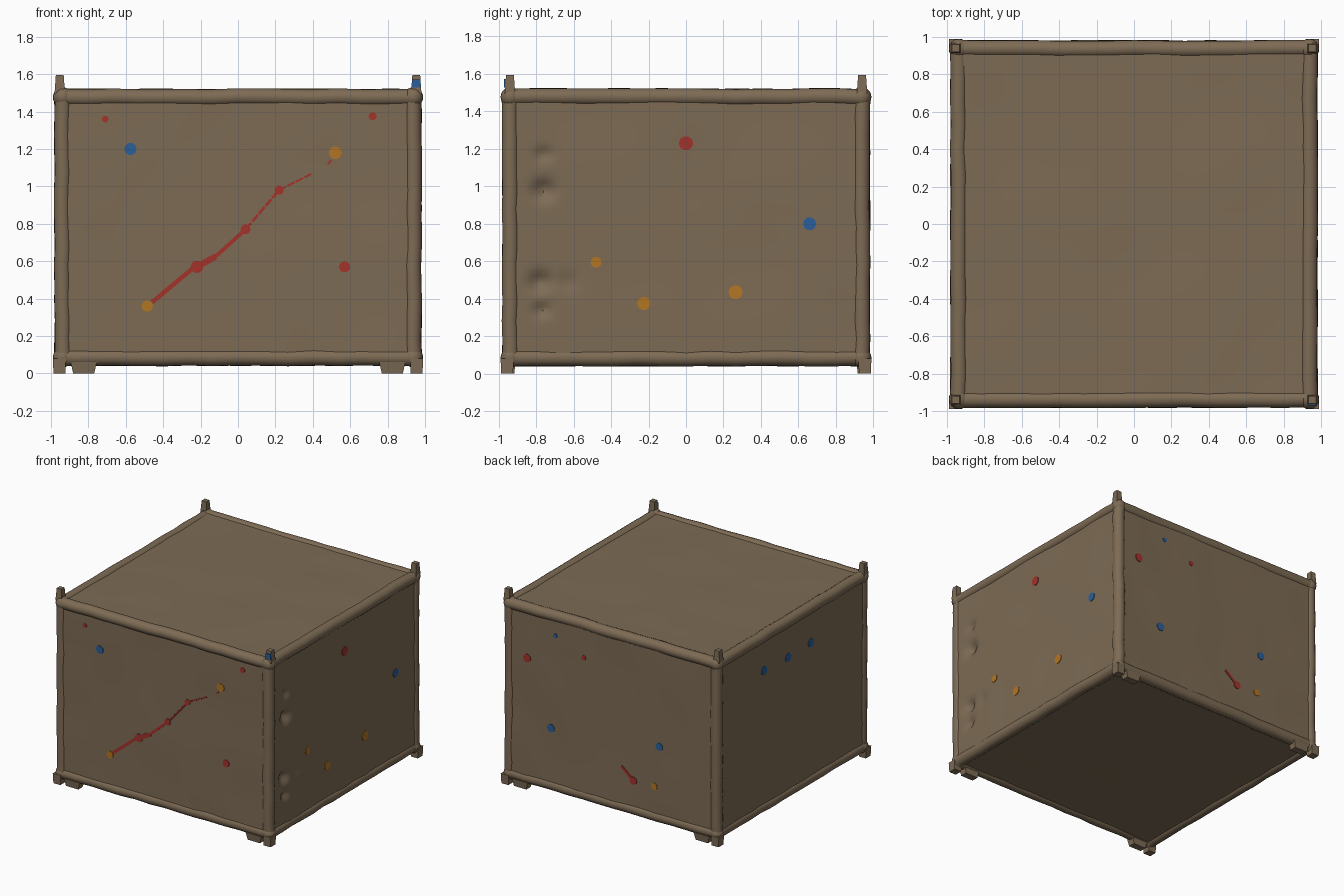
import bpy, bmesh, math, random
from mathutils import Vector, noise

if "Cube" in bpy.data.objects:
    bpy.data.objects.remove(bpy.data.objects["Cube"])

random.seed(4)
P = 0.968            # panel plane distance from the centre
Z0, Z1 = 0.058, 1.508  # floor and roof panel heights


def material(name, rgb):
    m = bpy.data.materials.new(name)
    m.diffuse_color = (*rgb, 1)
    m.use_nodes = True
    m.node_tree.nodes["Principled BSDF"].inputs["Base Color"].default_value = m.diffuse_color
    return m


BROWN = material("brown", (0.205, 0.147, 0.090))
RED = material("red", (0.37, 0.032, 0.024))
BLUE = material("blue", (0.023, 0.114, 0.32))
ORANGE = material("orange", (0.45, 0.18, 0.017))

# dents on the right wall: y, z, depth, radius
DENTS = [(-.76, 1.17, .03, .035), (-.76, .98, .05, .05), (-.78, .49, .045, .05),
         (-.77, .34, .035, .035), (-.63, .49, .015, .05)]


def depth(side, u, v):
    """How far a wall is pushed in at u, v."""
    k = {"front": 1, "back": 2, "right": 3, "left": 4, "top": 5, "bottom": 6}[side]
    d = 0.005 * noise.noise(Vector((u * 2.5, v * 2.5, k * 7.3)))
    if side == "right":
        for a, b, h, r in DENTS:
            d += h * math.exp(-((u - a) ** 2 + (v - b) ** 2) / (r * r))
    return d


def place(side, u, v, lift=0.0):
    d = lift - depth(side, u, v)
    return {"front": (u, -P - d, v), "back": (u, P + d, v),
            "right": (P + d, u, v), "left": (-P - d, u, v),
            "top": (u, v, Z1 + d), "bottom": (u, v, Z0 - d)}[side]


def finish(bm, name, mat, smooth=None):
    bmesh.ops.recalc_face_normals(bm, faces=bm.faces[:])
    me = bpy.data.meshes.new(name)
    bm.to_mesh(me)
    bm.free()
    ob = bpy.data.objects.new(name, me)
    bpy.context.collection.objects.link(ob)
    me.materials.append(mat)
    if smooth:
        bpy.ops.object.select_all(action='DESELECT')
        ob.select_set(True)
        bpy.context.view_layer.objects.active = ob
        bpy.ops.object.shade_smooth_by_angle(angle=math.radians(smooth))
    return ob


# six slightly uneven panels, joined as one shell
bm = bmesh.new()
N = 60
for side in ("front", "back", "right", "left", "top", "bottom"):
    lo, hi = (-.95, .95) if side in ("top", "bottom") else (.075, 1.49)
    vs = [[bm.verts.new(place(side, -.95 + 1.9 * i / N, lo + (hi - lo) * j / N))
           for j in range(N + 1)] for i in range(N + 1)]
    flip = side in ("back", "left", "bottom")
    for i in range(N):
        for j in range(N):
            q = [vs[i][j], vs[i + 1][j], vs[i + 1][j + 1], vs[i][j + 1]]
            bm.faces.new(q[::-1] if flip else q)
finish(bm, "box_panels", BROWN, 40)


# rounded frame along the twelve edges
def tube(bm, a, b, r=0.045, sides=14, steps=14):
    a, b = Vector(a), Vector(b)
    n = (b - a).normalized()
    s = n.orthogonal().normalized()
    t = n.cross(s)
    rings = []
    for i in range(steps + 1):
        jit = Vector([random.uniform(-.003, .003) for _ in range(3)])
        c = a.lerp(b, i / steps) + jit
        rings.append([bm.verts.new(c + r * (s * math.cos(w) + t * math.sin(w)))
                      for w in [2 * math.pi * k / sides for k in range(sides)]])
    for p, q in zip(rings, rings[1:]):
        for k in range(sides):
            m = (k + 1) % sides
            bm.faces.new((p[k], p[m], q[m], q[k]))
    bm.faces.new(rings[0][::-1])
    bm.faces.new(rings[-1])


bm = bmesh.new()
E, LO, HI = 0.937, 0.085, 1.477
for s in (-1, 1):
    for z in (LO, HI):
        tube(bm, (-E, s * E, z), (E, s * E, z))
        tube(bm, (s * E, -E, z), (s * E, E, z))
    for t in (-1, 1):
        tube(bm, (s * E, t * E, LO), (s * E, t * E, HI))
        for z in (LO, HI):
            g = bmesh.ops.create_uvsphere(bm, u_segments=16, v_segments=10, radius=0.053)
            bmesh.ops.translate(bm, verts=g["verts"], vec=(s * E, t * E, z))
finish(bm, "edge_frame", BROWN, 50)


def block(bm, c, size, top=1.0, bottom=1.0):
    g = bmesh.ops.create_cube(bm, size=1)
    for v in g["verts"]:
        k = top if v.co.z > 0 else bottom
        v.co = Vector((c[0] + v.co.x * size[0] * k, c[1] + v.co.y * size[1] * k,
                       c[2] + v.co.z * size[2]))


# corner posts on the roof, feet and foot pads below
posts, feet = bmesh.new(), bmesh.new()
for s in (-1, 1):
    for t in (-1, 1):
        block(posts, (s * .953, t * .94, 1.545), (.056, .056, .1), top=.75)
        block(feet, (s * .955, t * .955, .04), (.07, .07, .08), bottom=.9)
        block(feet, (s * .825, t * .945, .03), (.14, .07, .06), bottom=.8)
finish(posts, "roof_corner_posts", BROWN)
finish(feet, "feet", BROWN)


# thin painted marks lying on the walls
marks = {m.name: bmesh.new() for m in (RED, BLUE, ORANGE)}


def plate(mat, side, pts):
    bm = marks[mat.name]
    out = [bm.verts.new(place(side, u, v, .005)) for u, v in pts]
    inn = [bm.verts.new(place(side, u, v, -.002)) for u, v in pts]
    bm.faces.new(out)
    bm.faces.new(inn[::-1])
    for i in range(len(pts)):
        j = (i + 1) % len(pts)
        bm.faces.new((out[i], inn[i], inn[j], out[j]))


def dot(mat, side, u, v, r, n=10):
    plate(mat, side, [(u + r * math.cos(2 * math.pi * k / n),
                       v + r * math.sin(2 * math.pi * k / n)) for k in range(n)])


def stroke(mat, side, a, b, w, pieces=1, fill=1.0):
    a, b = Vector(a), Vector(b)
    n = (b - a).normalized().orthogonal() * w / 2
    for i in range(pieces):
        p, q = a.lerp(b, i / pieces), a.lerp(b, (i + fill) / pieces)
        plate(mat, side, [p + n, q + n, q - n, p - n])


for mat, side, u, v, r in [
        (RED, "front", -.71, 1.36, .018), (RED, "front", .72, 1.375, .022),
        (RED, "front", .57, .57, .03), (RED, "front", -.22, .57, .034),
        (RED, "front", .04, .77, .027), (RED, "front", .22, .98, .025),
        (BLUE, "front", -.575, 1.2, .033), (ORANGE, "front", .52, 1.18, .034),
        (ORANGE, "front", -.485, .36, .031),
        (RED, "right", 0, 1.23, .038), (BLUE, "right", .66, .8, .035),
        (ORANGE, "right", -.48, .595, .03), (ORANGE, "right", -.225, .375, .036),
        (ORANGE, "right", .265, .435, .038),
        (RED, "back", .765, 1.08, .034), (RED, "back", .25, 1.22, .02),
        (RED, "back", -.2, .33, .032), (BLUE, "back", .51, 1.33, .018),
        (BLUE, "back", .55, .56, .034), (BLUE, "back", -.435, .67, .032),
        (ORANGE, "back", -.39, .335, .028),
        (BLUE, "left", .37, 1.21, .036), (BLUE, "left", .06, 1.2, .036),
        (BLUE, "left", -.235, 1.21, .036)]:
    dot(mat, side, u, v, r)

# rising red line on the front, short red line on the back
stroke(RED, "front", (-.46, .38), (-.22, .58), .024)
stroke(RED, "front", (-.22, .57), (-.12, .625), .034)
stroke(RED, "front", (-.12, .625), (.04, .77), .021)
stroke(RED, "front", (.04, .77), (.22, .98), .015, 5, .85)
stroke(RED, "front", (.22, .98), (.40, 1.07), .011, 4, .85)
stroke(RED, "front", (.48, 1.12), (.50, 1.14), .01)
stroke(RED, "back", (-.09, .42), (-.2, .33), .022)
for m in (RED, BLUE, ORANGE):
    finish(marks[m.name], m.name + "_marks", m)

# blue patch on the front right post
bm = bmesh.new()
block(bm, (.953, -.967, 1.55), (.044, .008, .045))
finish(bm, "post_patch", BLUE)
